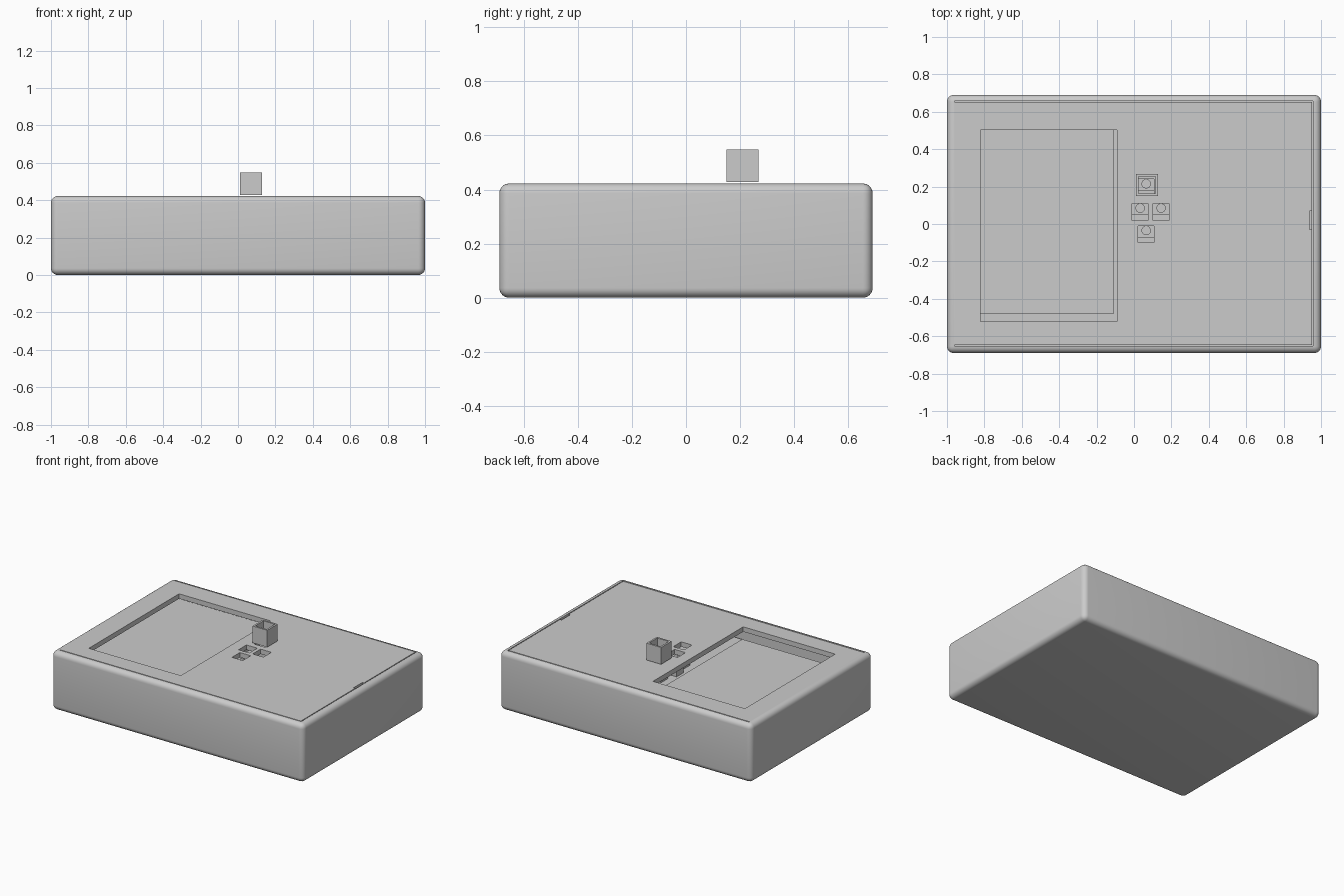
import bpy, bmesh

if "Cube" in bpy.data.objects:
    bpy.data.objects.remove(bpy.data.objects["Cube"])

grey = bpy.data.materials.new("plain_grey")
grey.diffuse_color = (0.6, 0.6, 0.6, 1)
grey.use_nodes = True
grey.node_tree.nodes["Principled BSDF"].inputs["Base Color"].default_value = grey.diffuse_color


def finish(name, bm):
    me = bpy.data.meshes.new(name)
    bm.to_mesh(me)
    bm.free()
    me.materials.append(grey)
    ob = bpy.data.objects.new(name, me)
    bpy.context.collection.objects.link(ob)
    return ob


def box(name, x0, x1, y0, y1, z0, z1, bevel=0):
    bm = bmesh.new()
    bmesh.ops.create_cube(bm, size=1)
    for v in bm.verts:
        v.co = ((x0 + x1) / 2 + v.co.x * (x1 - x0),
                (y0 + y1) / 2 + v.co.y * (y1 - y0),
                (z0 + z1) / 2 + v.co.z * (z1 - z0))
    if bevel:
        bmesh.ops.bevel(bm, geom=bm.edges[:], offset=bevel, segments=6,
                        profile=0.5, affect='EDGES')
    return finish(name, bm)


def cut(ob, *bounds):
    """Subtract a box, then drop the cutter."""
    c = box("cutter", *bounds)
    c.hide_render = True
    m = ob.modifiers.new("cut", 'BOOLEAN')
    m.operation = 'DIFFERENCE'
    m.solver = 'EXACT'
    m.object = c
    bpy.context.view_layer.objects.active = ob
    bpy.ops.object.modifier_apply(modifier=m.name)
    bpy.data.objects.remove(c)


def cylinder(name, x, y, z0, z1, r):
    bm = bmesh.new()
    bmesh.ops.create_cone(bm, cap_ends=True, segments=24, radius1=r, radius2=r,
                          depth=z1 - z0)
    bmesh.ops.translate(bm, verts=bm.verts[:], vec=(x, y, (z0 + z1) / 2))
    return finish(name, bm)


TOP, LID = 0.422, 0.387
wells = [(0.065, 0.195), (0.033, 0.065), (0.145, 0.065), (0.065, -0.055)]

# Rounded case with an inner cavity and a pocket for the sliding lid
case = box("case", -1, 1, -0.69, 0.69, 0, TOP, 0.036)
cut(case, -0.92, 0.91, -0.61, 0.61, 0.05, 0.5)
cut(case, -0.96, 0.957, -0.652, 0.658, LID - 0.003, 0.5)

# Lid with screen window, button wells and thumb nick
lid = box("lid", -0.96, 0.951, -0.646, 0.652, LID, TOP)
cut(lid, -0.82, -0.09, -0.52, 0.503, 0.3, 0.5)
for x, y in wells:
    cut(lid, x - 0.043, x + 0.043, y - 0.045, y + 0.045, 0.3, 0.5)
cut(lid, 0.938, 0.97, -0.03, 0.07, 0.405, 0.5)

# Screen panel below the window, on a circuit board
box("screen_panel", -0.9, -0.11, -0.48, 0.56, 0.29, 0.354)
box("circuit_board", -0.91, 0.3, -0.59, 0.59, 0.26, 0.29)

# Push switches under the wells
for i, (x, y) in enumerate(wells):
    box(f"switch_body_{i}", x - 0.048, x + 0.048, y - 0.017, y + 0.062, 0.29, 0.35)
    s = cylinder(f"switch_stem_{i}", x, y + 0.02, 0.35, 0.372, 0.025)
    bpy.context.view_layer.objects.active = s

# Square hollow button tube standing over the rear well
tube = box("button_tube", 0.01, 0.127, 0.15, 0.268, 0.427, 0.548)
cut(tube, 0.023, 0.114, 0.163, 0.255, 0.4, 0.6)

# Smooth rounded parts, keep hard edges sharp
bpy.ops.object.select_all(action='DESELECT')
for ob in bpy.data.objects:
    ob.select_set(True)
bpy.ops.object.shade_smooth_by_angle(angle=0.52)
